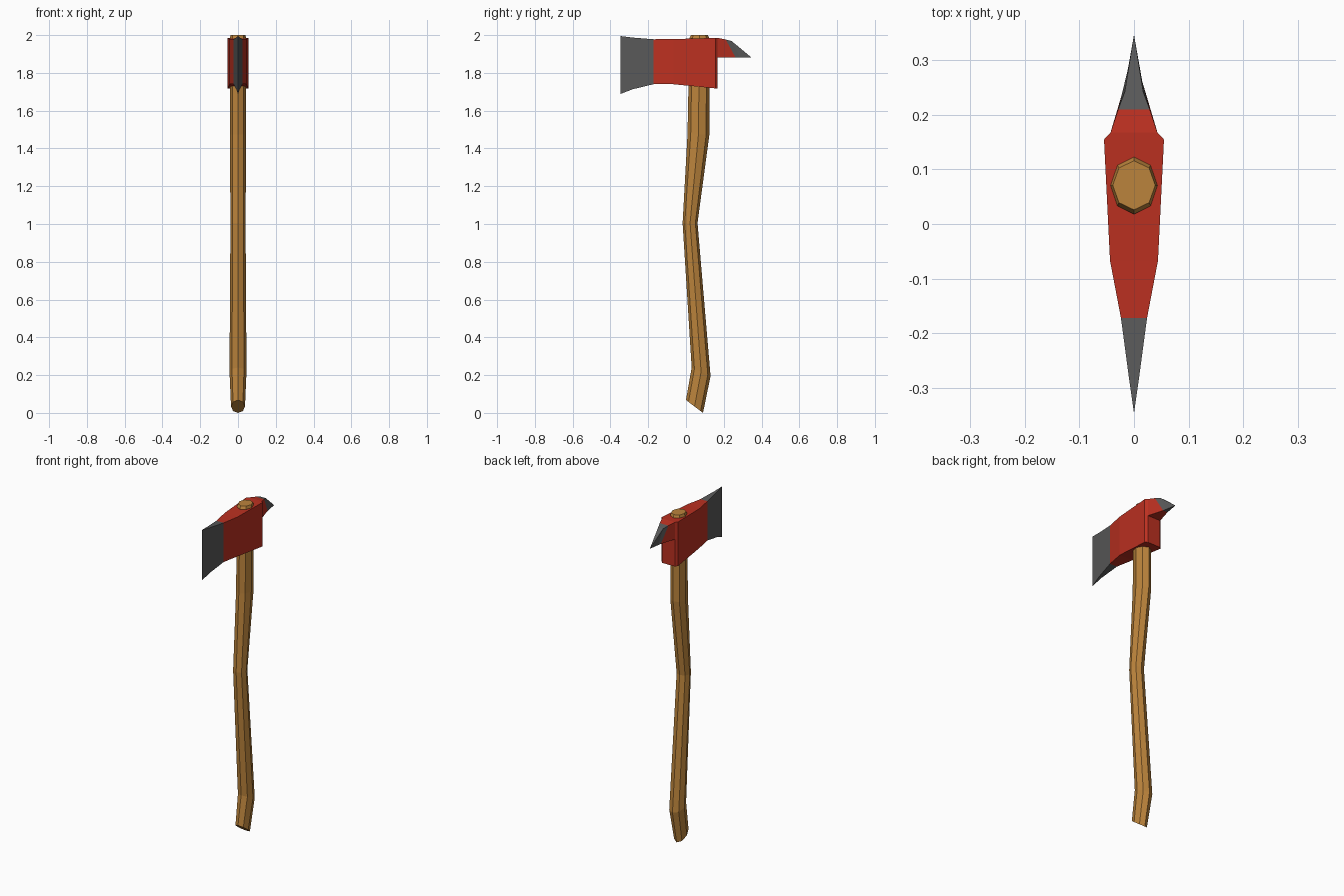
import bpy, bmesh, math

if "Cube" in bpy.data.objects:
    bpy.data.objects.remove(bpy.data.objects["Cube"])


def material(name, rgb):
    m = bpy.data.materials.new(name)
    m.diffuse_color = (*rgb, 1)
    m.use_nodes = True
    m.node_tree.nodes["Principled BSDF"].inputs["Base Color"].default_value = m.diffuse_color
    return m


WOOD = material("wood", (0.50, 0.23, 0.045))
RED = material("red_paint", (0.50, 0.03, 0.015))
STEEL = material("dark_steel", (0.10, 0.10, 0.10))


def loft(name, rings, mat, cap_start=True, cap_end=True):
    """Skin a list of equal-sized vertex rings into one flat-shaded object."""
    bm = bmesh.new()
    loops = [[bm.verts.new(p) for p in ring] for ring in rings]
    n = len(loops[0])
    for a, b in zip(loops, loops[1:]):
        for i in range(n):
            j = (i + 1) % n
            bm.faces.new((a[i], a[j], b[j], b[i]))
    if cap_start:
        bm.faces.new(loops[0][::-1])
    if cap_end:
        bm.faces.new(loops[-1])
    bmesh.ops.remove_doubles(bm, verts=bm.verts, dist=0.0005)
    bmesh.ops.recalc_face_normals(bm, faces=bm.faces)
    mesh = bpy.data.meshes.new(name)
    bm.to_mesh(mesh)
    bm.free()
    mesh.materials.append(mat)
    ob = bpy.data.objects.new(name, mesh)
    bpy.context.collection.objects.link(ob)
    return ob


def octagon(front_y, front_z, back_y, back_z, half_x):
    """Eight-sided ring, tilted from its front point to its back point."""
    ring = []
    for k in range(8):
        a = k * math.pi / 4
        t = 0.5 + 0.5 * math.sin(a)
        ring.append((half_x * math.cos(a),
                     front_y + t * (back_y - front_y),
                     front_z + t * (back_z - front_z)))
    return ring


def slab(top_y, top_z, top_x, low_y, low_z, low_x):
    """Four-cornered ring, symmetric in x."""
    return [(-low_x, low_y, low_z), (low_x, low_y, low_z),
            (top_x, top_y, top_z), (-top_x, top_y, top_z)]


def upright(y, low, top, x):
    return slab(y, top, x, y, low, x)


# Curved wooden handle with a slanted foot and a chamfered top
loft("handle", [octagon(*s) for s in (
    (0.000, 0.068, 0.090, 0.000, 0.037),
    (0.030, 0.240, 0.130, 0.195, 0.045),
    (-0.018, 1.005, 0.061, 1.005, 0.040),
    (0.008, 1.475, 0.124, 1.475, 0.043),
    (0.018, 1.985, 0.123, 1.985, 0.043),
    (0.026, 2.000, 0.116, 2.000, 0.039))], WOOD)

# Painted head body around the handle
loft("head_body", [upright(*s) for s in (
    (-0.172, 1.740, 1.978, 0.024),
    (-0.067, 1.740, 1.979, 0.044),
    (0.155, 1.718, 1.985, 0.055),
    (0.168, 1.716, 1.985, 0.043))], RED, cap_start=False)

# Bare steel blade flaring to a sharp edge
loft("blade", [upright(*s) for s in (
    (-0.347, 1.688, 1.995, 0.0),
    (-0.284, 1.713, 1.987, 0.009),
    (-0.172, 1.740, 1.978, 0.024))], STEEL, False, False)

# Rear pick: painted root, then bare steel point
joint = slab(0.210, 1.977, 0.029, 0.262, 1.882, 0.015)
loft("pick_root", [upright(0.168, 1.882, 1.985, 0.043), joint],
     RED, False, False)
loft("pick_point", [
    joint,
    slab(0.242, 1.968, 0.017, 0.285, 1.882, 0.011),
    upright(0.347, 1.881, 1.881, 0.0)], STEEL, False, False)
